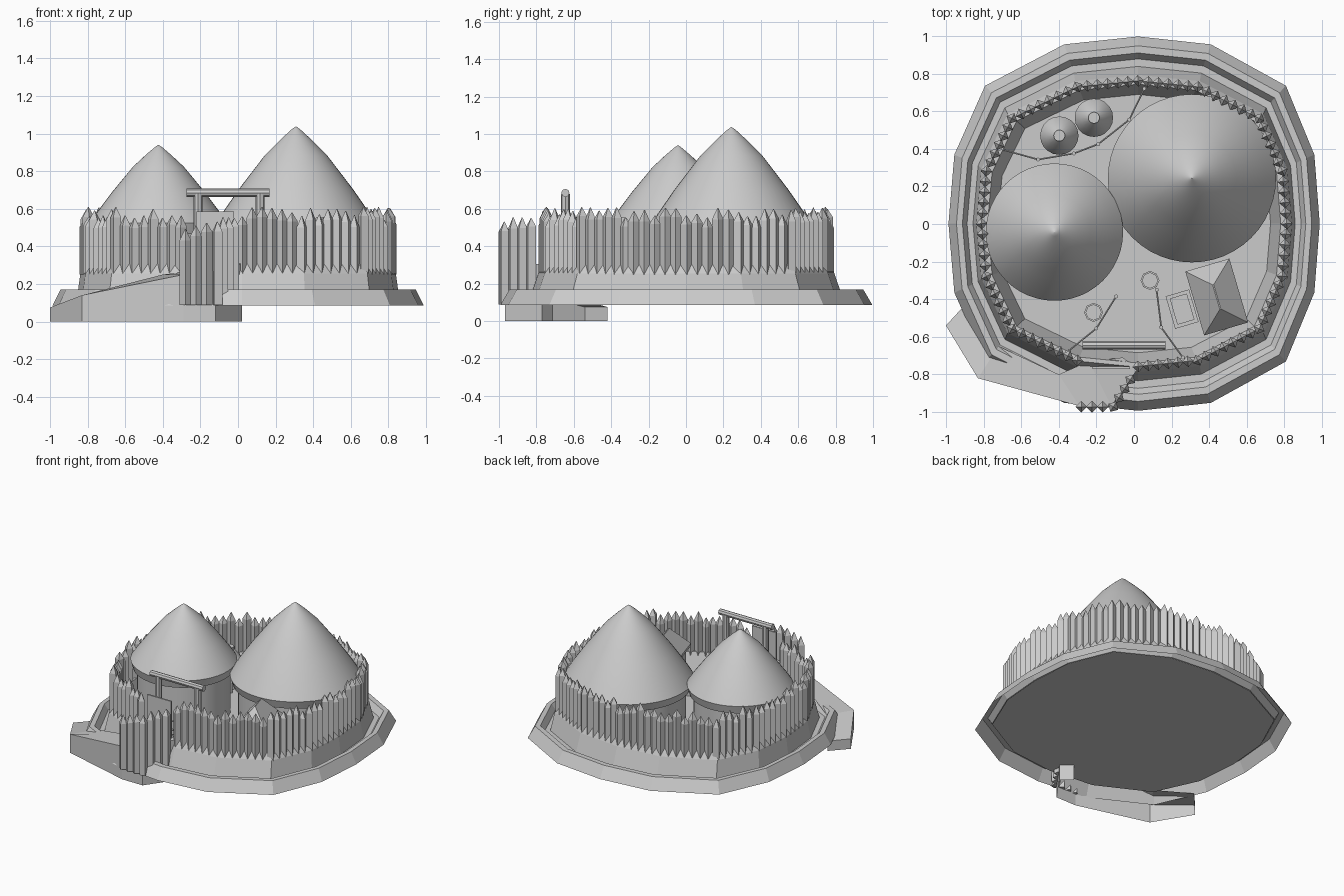
import bpy, bmesh, math, random
from mathutils import Vector, Matrix

random.seed(4)
cube = bpy.data.objects.get("Cube")
if cube:
    bpy.data.objects.remove(cube)

grey = bpy.data.materials.new("plain_grey")
grey.use_nodes = True
grey.diffuse_color = (0.6, 0.6, 0.6, 1)
grey.node_tree.nodes["Principled BSDF"].inputs["Base Color"].default_value = (0.6, 0.6, 0.6, 1)

FLOOR = 0.135


def finish(name, bm, smooth=False):
    bmesh.ops.recalc_face_normals(bm, faces=bm.faces)
    mesh = bpy.data.meshes.new(name)
    bm.to_mesh(mesh)
    bm.free()
    mesh.materials.append(grey)
    ob = bpy.data.objects.new(name, mesh)
    bpy.context.collection.objects.link(ob)
    if smooth:
        bpy.ops.object.select_all(action='DESELECT')
        ob.select_set(True)
        bpy.context.view_layer.objects.active = ob
        bpy.ops.object.shade_smooth_by_angle(angle=math.radians(35))
    return ob


def loft(bm, rings, cap_start=False, cap_end=False, closed=True):
    loops = [[bm.verts.new(p) for p in ring] for ring in rings]
    n = len(loops[0])
    for a, b in zip(loops, loops[1:]):
        for i in range(n if closed else n - 1):
            j = (i + 1) % n
            bm.faces.new((a[i], a[j], b[j], b[i]))
    if cap_start:
        bm.faces.new(loops[0])
    if cap_end:
        bm.faces.new(loops[-1])


def circle(x, y, z, r, n, turn=0.0):
    return [(x + r * math.cos(turn + math.tau * i / n),
             y + r * math.sin(turn + math.tau * i / n), z) for i in range(n)]


def lathe(name, x, y, profile, n=40, smooth=True):
    bm = bmesh.new()
    loft(bm, [circle(x, y, z, max(r, 0.001), n) for r, z in profile], True, True)
    return finish(name, bm, smooth)


def box(bm, centre, size, matrix=Matrix()):
    m = matrix @ Matrix.Translation(centre) @ Matrix.Diagonal((*size, 1))
    bmesh.ops.create_cube(bm, size=1, matrix=m)


def rod(bm, a, b, r, n=8):
    a, b = Vector(a), Vector(b)
    m = Matrix.Translation((a + b) / 2) @ (b - a).to_track_quat('Z', 'Y').to_matrix().to_4x4()
    bmesh.ops.create_cone(bm, cap_ends=True, segments=n, radius1=r, radius2=r,
                          depth=(b - a).length, matrix=m)


# Sixteen-sided plan made from one quarter, its middle leaning a little to the left
quarter = [(0.987, 0), (0.957, 0.367), (0.8, 0.733), (0.39, 0.953), (0, 0.995)]
half = quarter + [(-x, y) for x, y in quarter[-2::-1]]
plan = half + [(x, -y) for x, y in half[-2:0:-1]]


def ring(sx, sy, z):
    return [(x * sx + 0.022 * (1 - x * x), y * sy + 0.002, z) for x, y in plan]


# Earthwork: outer bank, ditch, steep mound and yard
bm = bmesh.new()
loft(bm, [ring(*r) for r in [
    (1, 1, 0.085), (0.957, 0.95, 0.17), (0.925, 0.912, 0.17), (0.9, 0.88, 0.125),
    (0.868, 0.84, 0.125), (0.85, 0.795, 0.255), (0.822, 0.767, 0.31),
    (0.79, 0.745, 0.31), (0.735, 0.69, FLOOR)]], cap_end=True)
finish("earthwork", bm)
bm = bmesh.new()
bm.faces.new([bm.verts.new(p) for p in reversed(ring(0.9, 0.88, 0.118))])
base = finish("base_plate", bm)
if base.data.polygons[0].normal.z > 0:
    base.data.flip_normals()

# Approach ramp, an open-bottomed shell rising round the front to the gate
outer = [(-1, -0.54, 0.075), (-0.83, -0.82, 0.14), (-0.29, -0.968, 0.25),
         (-0.12, -0.968, 0.27), (0.02, -0.77, 0.31)]
inner = [(-0.89, -0.42), (-0.72, -0.65), (-0.4, -0.8), (-0.24, -0.73), (-0.06, -0.71)]
sections = [[(x, y, 0), (x, y, z), (*foot, z), (*foot, 0)]
            for (x, y, z), foot in zip(outer, inner)]
bm = bmesh.new()
loft(bm, [s[:3] for s in sections], closed=False)
for s in (sections[0], sections[-1]):
    bm.faces.new([bm.verts.new(p) for p in s])
bmesh.ops.remove_doubles(bm, verts=bm.verts, dist=0.0001)
finish("ramp", bm)


# Palisade of sharpened square stakes set corner outwards
def stake(bm, x, y, bottom, top, turn, r=0.031):
    tip = random.uniform(0.045, 0.065)
    loft(bm, [circle(x, y, bottom, r, 4, turn), circle(x, y, top - tip, r, 4, turn),
              circle(x, y, top, 0.002, 4, turn)], True, True)


def along(points, step):
    pts = [Vector(p[:2]) for p in points]
    for a, b in zip(pts, pts[1:]):
        count = max(1, round((b - a).length / step))
        turn = math.atan2((b - a).y, (b - a).x)
        for i in range(count):
            yield a.lerp(b, i / count), turn


bm = bmesh.new()
wall = ring(0.822, 0.763, 0)
for p, turn in along(wall + wall[:1], 0.054):
    if not (p.y < 0 and -0.27 < p.x < -0.01):
        stake(bm, p.x, p.y, 0.25, random.uniform(0.55, 0.61), turn)
finish("palisade", bm)
bm = bmesh.new()
for i, (p, turn) in enumerate(along([(-0.28, -0.972), (-0.11, -0.972), (0.01, -0.78)], 0.056)):
    stake(bm, p.x, p.y, 0.088, 0.47 + 0.015 * i + random.uniform(-0.01, 0.03), turn)
finish("gate_stakes", bm)

# Gate panel and lintel frame
bm = bmesh.new()
box(bm, (-0.12, -0.765, 0.42), (0.2, 0.012, 0.33))
finish("gate_panel", bm)
bm = bmesh.new()
rod(bm, (-0.275, -0.645, 0.685), (0.168, -0.645, 0.685), 0.022)
for x in (-0.212, 0.118):
    rod(bm, (x, -0.645, FLOOR - 0.01), (x, -0.645, 0.68), 0.024)
finish("gate_frame", bm)


# Round huts with bulging thatched roofs and a deep eave band
def hut(name, x, y, radius, eave, apex):
    curve = [(1, 0), (0.88, 0.155), (0.68, 0.39), (0.53, 0.55), (0.37, 0.72),
             (0.18, 0.875), (0.06, 0.965), (0, 1)]
    roof = [(0.86 * radius, eave - 0.05), (0.955 * radius, eave - 0.06)]
    roof += [(r * radius, eave + t * (apex - eave)) for r, t in curve]
    lathe(name + "_roof", x, y, roof, 48)
    lathe(name + "_wall", x, y, [(0.88 * radius, FLOOR - 0.01), (0.88 * radius, eave - 0.03)])


hut("large_hut", 0.308, 0.243, 0.447, 0.49, 1.038)
hut("medium_hut", -0.423, -0.043, 0.365, 0.525, 0.94)

# Small granaries with open-topped conical caps
for i, (x, y) in enumerate([(-0.397, 0.47), (-0.213, 0.565)]):
    lathe("granary_%d" % (i + 1), x, y, [
        (0.075, FLOOR - 0.01), (0.075, 0.3), (0.102, 0.29), (0.07, 0.36),
        (0.03, 0.41), (0.03, 0.43), (0.022, 0.43)], 20)

# Small hipped shed with a pen beside it
turn = Matrix.Translation((0.44, -0.388, 0)) @ Matrix.Rotation(math.radians(16.4), 4, 'Z')
bm = bmesh.new()
box(bm, (0, 0, 0.265), (0.19, 0.29, 0.28), turn)
finish("shed_wall", bm)
bm = bmesh.new()
rects = [(0.122, 0.177, 0.39), (0.122, 0.177, 0.41), (0.003, 0.068, 0.555)]
loft(bm, [[turn @ Vector((sx * w, sy * h, z)) for sx, sy in
           ((-1, -1), (1, -1), (1, 1), (-1, 1))] for w, h, z in rects], True, True)
finish("shed_roof", bm)
bm = bmesh.new()
for s in (-1, 1):
    box(bm, (-0.195 + s * 0.055, -0.01, FLOOR + 0.04), (0.02, 0.18, 0.1), turn)
    box(bm, (-0.195, -0.01 + s * 0.08, FLOOR + 0.04), (0.13, 0.02, 0.1), turn)
finish("pen", bm)

# Stone rings in the yard
for i, (x, y) in enumerate([(0.085, -0.3), (-0.215, -0.47)]):
    lathe("stone_ring_%d" % (i + 1), x, y, [
        (0.05, FLOOR - 0.01), (0.05, 0.19), (0.04, 0.19), (0.04, FLOOR + 0.01)], 8, False)

# Rail fences
fences = {
    "back_fence": [(0.055, 0.72), (-0.025, 0.555), (-0.19, 0.425), (-0.32, 0.375),
                   (-0.51, 0.343), (-0.715, 0.4)],
    "left_fence": [(-0.095, -0.385), (-0.2, -0.555), (-0.355, -0.68)],
    "right_fence": [(0.12, -0.35), (0.145, -0.55), (0.26, -0.71)],
}
for name, pts in fences.items():
    bm = bmesh.new()
    for x, y in pts:
        rod(bm, (x, y, FLOOR - 0.01), (x, y, 0.33), 0.011, 6)
    for a, b in zip(pts, pts[1:]):
        for z in (0.23, 0.3):
            rod(bm, (*a, z), (*b, z), 0.005, 6)
    finish(name, bm)
